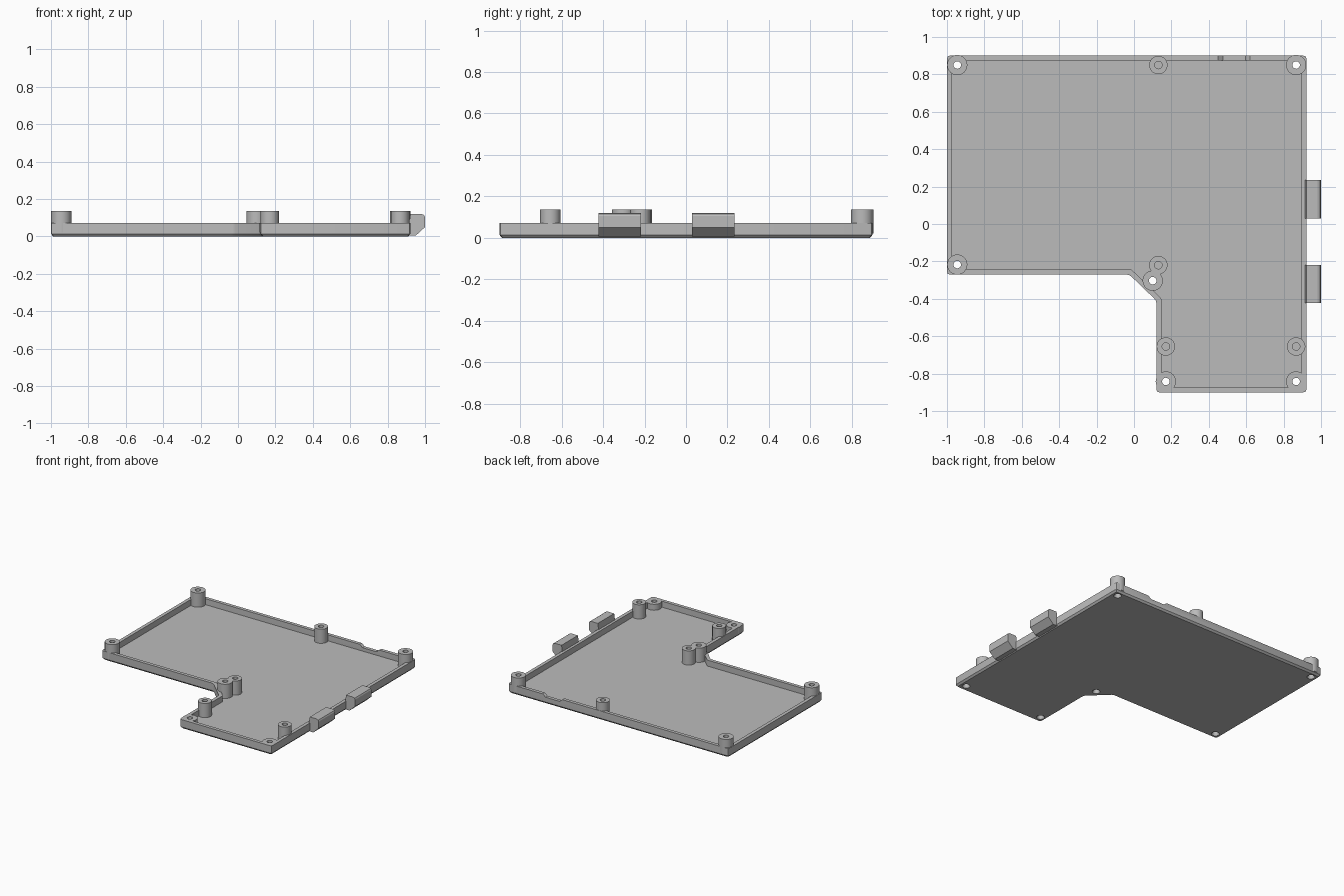
import bpy, bmesh, math
from mathutils import Vector

if "Cube" in bpy.data.objects:
    bpy.data.objects.remove(bpy.data.objects["Cube"])

grey = bpy.data.materials.new("plain grey")
grey.use_nodes = True
grey.diffuse_color = (0.5, 0.5, 0.5, 1)
grey.node_tree.nodes["Principled BSDF"].inputs["Base Color"].default_value = (0.5, 0.5, 0.5, 1)

OUTLINE = [(-1, 0.9), (-1, -0.27), (-0.025, -0.27), (0.12, -0.41),
           (0.12, -0.9), (0.922, -0.9), (0.922, 0.9)]
WALL_TOP, FLOOR, POST_TOP = 0.072, 0.025, 0.137


def finish(name, bm):
    bmesh.ops.recalc_face_normals(bm, faces=bm.faces)
    mesh = bpy.data.meshes.new(name)
    bm.to_mesh(mesh)
    bm.free()
    mesh.materials.append(grey)
    ob = bpy.data.objects.new(name, mesh)
    bpy.context.collection.objects.link(ob)
    return ob


def smooth(ob):
    bpy.ops.object.select_all(action='DESELECT')
    ob.select_set(True)
    bpy.context.view_layer.objects.active = ob
    bpy.ops.object.shade_smooth_by_angle(angle=math.radians(35))


def inset(points, d):
    """Move every edge of a counter-clockwise outline inwards by d."""
    result = []
    for i, p in enumerate(points):
        p, a, b = Vector(p), Vector(points[i - 1]), Vector(points[(i + 1) % len(points)])
        e, f = (p - a).normalized(), (b - p).normalized()
        n, m = Vector((-e.y, e.x)), Vector((-f.y, f.x))
        result.append(p + (n + m) * d / (1 + n.dot(m)))
    return result


def rounded(points, r):
    """Replace each corner by a short three-point arc."""
    result = []
    for i, p in enumerate(points):
        p = Vector(p)
        a = p + (Vector(points[i - 1]) - p).normalized() * r
        b = p + (Vector(points[(i + 1) % len(points)]) - p).normalized() * r
        result += [a, (a + b) / 4 + p / 2, b]
    return result


def stack(name, sections):
    """Skin a list of (points, z) loops and close both ends."""
    bm = bmesh.new()
    loops = [[bm.verts.new((p[0], p[1], z)) for p in pts] for pts, z in sections]
    for low, high in zip(loops, loops[1:]):
        for i in range(len(low)):
            bm.faces.new((low[i - 1], low[i], high[i], high[i - 1]))
    bm.faces.new(loops[0])
    bm.faces.new(loops[-1])
    return finish(name, bm)


def circle(x, y, r, n=32):
    return [(x + r * math.cos(math.tau * i / n), y + r * math.sin(math.tau * i / n))
            for i in range(n)]


def extrude(name, profile, axis, start, end):
    """Prism from an (across, z) profile, along x (0) or y (1)."""
    bm = bmesh.new()
    place = (lambda a, t, z: (t, a, z)) if axis == 0 else (lambda a, t, z: (a, t, z))
    ends = [[bm.verts.new(place(a, t, z)) for a, z in profile] for t in (start, end)]
    for i in range(len(profile)):
        bm.faces.new((ends[0][i - 1], ends[0][i], ends[1][i], ends[1][i - 1]))
    for e in ends:
        bm.faces.new(e)
    return finish(name, bm)


def cut(ob, cutter):
    cutter.hide_render = True
    mod = ob.modifiers.new("cut", 'BOOLEAN')
    mod.operation, mod.solver, mod.object = 'DIFFERENCE', 'EXACT', cutter
    bpy.context.view_layer.objects.active = ob
    bpy.ops.object.modifier_apply(modifier=mod.name)
    bpy.data.objects.remove(cutter)


# Shallow tray with a chamfered underside
inner = rounded(inset(OUTLINE, 0.027), 0.008)
tray = stack("tray", [(rounded(inset(OUTLINE, 0.012), 0.012), 0),
                      (rounded(OUTLINE, 0.016), 0.014),
                      (rounded(OUTLINE, 0.016), WALL_TOP),
                      (inner, WALL_TOP), (inner, FLOOR)])

# Dip in the back wall
cut(tray, extrude("dip_cutter", [(0.43, 0.1), (0.45, WALL_TOP), (0.475, 0.052),
                                 (0.595, 0.052), (0.62, WALL_TOP), (0.64, 0.1)],
                  1, 0.86, 0.95))

# Posts: x, y, top, drilled right through
POSTS = [("back_right_post", -0.945, 0.85, POST_TOP, True),
         ("back_left_post", 0.867, 0.85, POST_TOP, True),
         ("front_right_post", -0.945, -0.217, POST_TOP, True),
         ("inner_corner_post", 0.1, -0.303, POST_TOP, True),
         ("low_right_boss", 0.17, -0.842, WALL_TOP, True),
         ("low_left_boss", 0.867, -0.842, WALL_TOP, True),
         ("back_middle_peg", 0.13, 0.85, POST_TOP, False),
         ("inner_peg", 0.13, -0.22, POST_TOP, False),
         ("lower_right_peg", 0.17, -0.655, POST_TOP, False),
         ("lower_left_peg", 0.867, -0.655, POST_TOP, False)]

for name, x, y, top, through in POSTS:
    radius = 0.054 if through else 0.049
    bore = circle(x, y, 0.02)
    outer = circle(x, y, radius)
    base = FLOOR - 0.004
    if through:
        cut(tray, stack("hole_cutter", [(circle(x, y, 0.032), -0.01),
                                        (circle(x, y, 0.028), 0.002),
                                        (bore, 0.018), (bore, 0.09)]))
        post = stack(name, [(bore, base), (outer, base), (outer, top), (bore, top)])
        # Open the closed ends and line the bore
        bm = bmesh.new()
        bm.from_mesh(post.data)
        caps = [f for f in bm.faces if len(f.verts) > 4]
        rims = [list(f.edges) for f in caps]
        bmesh.ops.delete(bm, geom=caps, context='FACES_ONLY')
        bmesh.ops.bridge_loops(bm, edges=rims[0] + rims[1])
        bmesh.ops.recalc_face_normals(bm, faces=bm.faces)
        bm.to_mesh(post.data)
        bm.free()
    else:
        post = stack(name, [(outer, base), (outer, top), (bore, top), (bore, 0.05)])
    smooth(post)
smooth(tray)

# Hook tabs on the left side
TAB = [(0.915, 0.006), (0.952, 0.006), (1.0, 0.05), (1.0, 0.104),
       (0.995, 0.114), (0.982, 0.12), (0.922, 0.12), (0.915, 0.07)]
for name, y in (("front_tab", -0.32), ("back_tab", 0.132)):
    extrude(name, TAB, 1, y - 0.102, y + 0.102)
